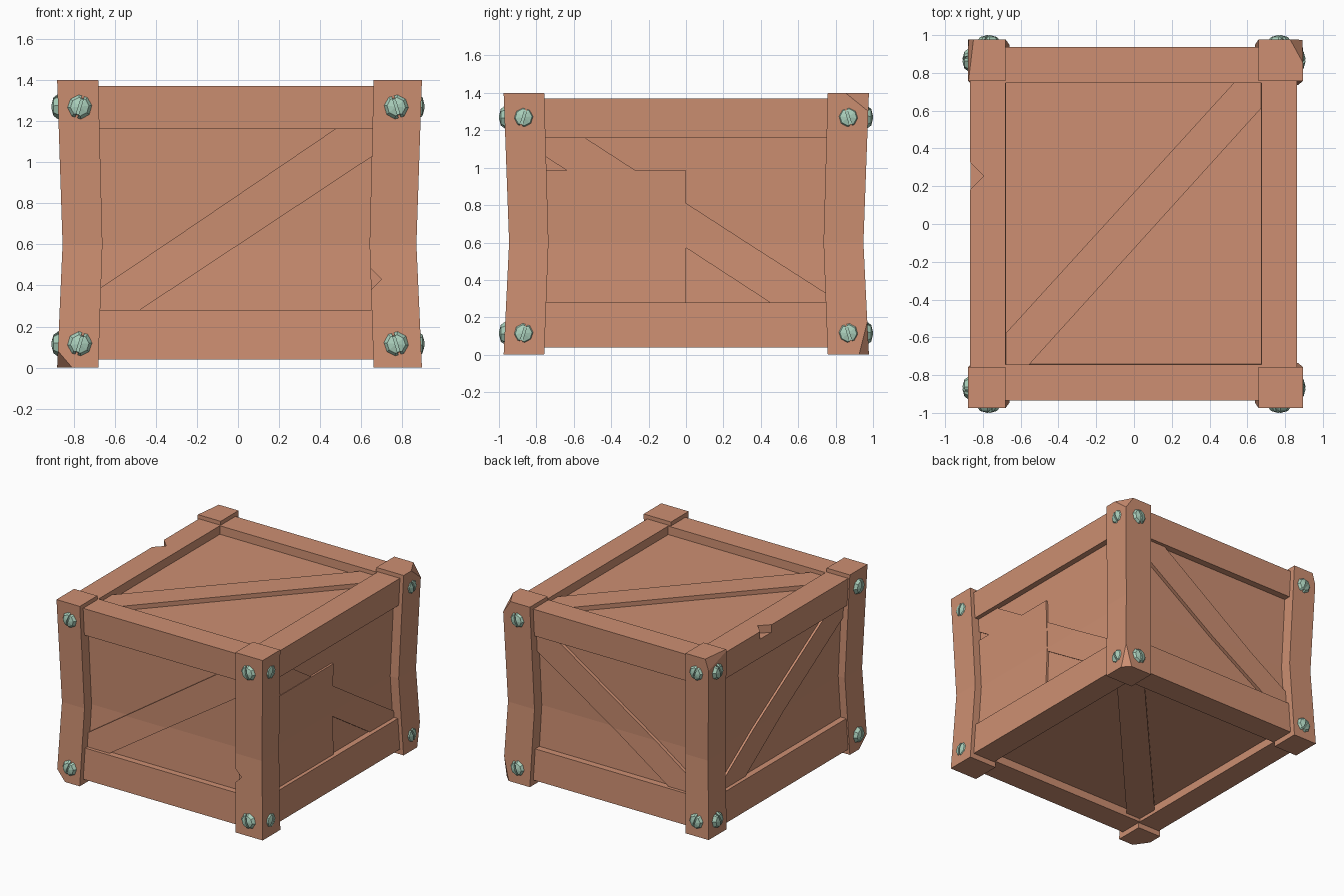
import bpy, bmesh, math
from mathutils import Vector, Matrix

if "Cube" in bpy.data.objects:
    bpy.data.objects.remove(bpy.data.objects["Cube"])


def material(name, rgb):
    m = bpy.data.materials.new(name)
    m.diffuse_color = (*rgb, 1)
    m.use_nodes = True
    m.node_tree.nodes["Principled BSDF"].inputs["Base Color"].default_value = m.diffuse_color
    return m


WOOD = material("warm wood", (0.61, 0.275, 0.168))
METAL = material("pale green metal", (0.41, 0.64, 0.51))
MID = 0.6   # height of the pinched waist


def bow(bm):
    # split at the waist, then pinch everything inwards there
    bmesh.ops.bisect_plane(bm, geom=bm.verts[:] + bm.edges[:] + bm.faces[:],
                           plane_co=(0, 0, MID), plane_no=(0, 0, 1))
    for v in bm.verts:
        z = v.co.z
        t = max(0, z / MID if z < MID else (1.4 - z) / (1.4 - MID))
        v.co.x *= 1 - 0.03 * t
        v.co.y *= 1 - 0.03 * t


def finish(bm, name, mat):
    bmesh.ops.recalc_face_normals(bm, faces=bm.faces[:])
    me = bpy.data.meshes.new(name)
    bm.to_mesh(me)
    bm.free()
    me.materials.append(mat)
    ob = bpy.data.objects.new(name, me)
    bpy.context.collection.objects.link(ob)
    return ob


def chip(bm, co, no):
    # slice off a corner and cap the cut
    r = bmesh.ops.bisect_plane(bm, geom=bm.verts[:] + bm.edges[:] + bm.faces[:],
                               plane_co=co, plane_no=no, clear_outer=True)
    edges = [e for e in r["geom_cut"] if isinstance(e, bmesh.types.BMEdge)]
    bmesh.ops.holes_fill(bm, edges=edges, sides=0)


def box(name, x, y, z, chips=()):
    bm = bmesh.new()
    bmesh.ops.create_cube(bm, size=1)
    for v in bm.verts:
        v.co = [r[0] if c < 0 else r[1] for c, r in zip(v.co, (x, y, z))]
    for co, no in chips:
        chip(bm, co, no)
    bow(bm)
    return finish(bm, name, WOOD)


def brace(name, pts, place, a, b):
    # flat outline extruded between depths a and b
    bm = bmesh.new()
    lo = [bm.verts.new(place(u, v, a)) for u, v in pts]
    hi = [bm.verts.new(place(u, v, b)) for u, v in pts]
    bm.faces.new(lo)
    bm.faces.new(hi)
    for i in range(len(pts)):
        j = (i + 1) % len(pts)
        bm.faces.new((lo[i], lo[j], hi[j], hi[i]))
    bow(bm)
    return finish(bm, name, WOOD)


def notch(target, loc, rot, size):
    bpy.ops.mesh.primitive_cube_add(size=1, location=loc, rotation=rot)
    c = bpy.context.object
    c.name = target.name + "_notch_cutter"
    c.scale = size
    c.hide_render = True
    c.hide_viewport = True
    m = target.modifiers.new("notch", "BOOLEAN")
    m.operation = "DIFFERENCE"
    m.solver = "EXACT"
    m.object = c


def bolt(name, loc, direction, spin):
    # domed screw head in two halves with a slot between them
    bm = bmesh.new()
    for s in (-1, 1):
        half = bmesh.new()
        rings = []
        for r, h in ((0.061, -0.03), (0.061, 0.0), (0.045, 0.022)):
            rings.append([half.verts.new((r * math.cos(k * math.pi / 4 + .39),
                                          r * math.sin(k * math.pi / 4 + .39), h)) for k in range(8)])
        for p, q in zip(rings, rings[1:]):
            for k in range(8):
                half.faces.new((p[k], p[(k + 1) % 8], q[(k + 1) % 8], q[k]))
        tip = half.verts.new((0, 0, 0.034))
        for k in range(8):
            half.faces.new((rings[-1][k], rings[-1][(k + 1) % 8], tip))
        half.faces.new(rings[0])
        chip(half, (s * 0.006, 0, 0), (-s, 0, 0))
        tmp = bpy.data.meshes.new("tmp")
        half.to_mesh(tmp)
        half.free()
        bm.from_mesh(tmp)
        bpy.data.meshes.remove(tmp)
    bmesh.ops.create_cone(bm, cap_ends=True, segments=8, radius1=0.05, radius2=0.04, depth=0.045,
                          matrix=Matrix.Translation((0, 0, -0.006)))
    rot = Vector(direction).to_track_quat("Z", "Y").to_matrix().to_4x4()
    bm.transform(Matrix.Translation(loc) @ rot @ Matrix.Rotation(spin, 4, "Z"))
    finish(bm, name, METAL)


# recessed panels: one solid core
box("panel_core", (-0.82, 0.82), (-0.885, 0.885), (0.10, 1.305))

# corner posts, some with broken corners
chips = {
    (-1, -1): [((-0.81, -0.97, 0), (-1, -0.7, -0.9))],
    (1, 1): [((0.89, 0.90, 1.37), (1, 0.55, 0.7)), ((0.89, 0.93, 0), (1, 1, -0.3))],
    (-1, 1): [((-0.85, 0.975, 1.4), (-1, 0.12, 0.35))],
}
posts = {}
for sx, sy in ((-1, -1), (1, -1), (-1, 1), (1, 1)):
    x = (-0.88, -0.68) if sx < 0 else (0.66, 0.895)
    y = (-0.975, -0.758) if sy < 0 else (0.758, 0.978)
    posts[sx, sy] = box(("front" if sy < 0 else "back") + ("_left" if sx < 0 else "_right") + "_post",
                        x, y, (0, 1.4), chips.get((sx, sy), ()))
notch(posts[1, -1], (0.635, -0.96, 0.43), (0, math.pi / 4, 0), (0.09, 0.1, 0.09))

# frame rails
for level, z in (("bottom", (0.04, 0.28)), ("top", (1.16, 1.37))):
    box(level + "_front_rail", (-0.72, 0.72), (-0.935, -0.745), z)
    box(level + "_back_rail", (-0.72, 0.72), (0.748, 0.938), z)
    left = box(level + "_left_rail", (-0.868, -0.68), (-0.8, 0.8), z)
    box(level + "_right_rail", (0.675, 0.865), (-0.8, 0.8), z)
    if level == "top":
        notch(left, (-0.87, 0.255, 1.36), (0, 0, math.pi / 4), (0.105, 0.105, 0.1))

# diagonal braces
FRONT = [(-0.68, 0.39), (-0.68, 0.27), (-0.50, 0.27), (0.68, 1.04), (0.68, 1.17), (0.49, 1.17)]
SIDE = [(-0.77, 1.065), (-0.77, 1.17), (-0.56, 1.17), (0.76, 0.33), (0.76, 0.27), (0.47, 0.27)]
TOP = [(-0.69, -0.59), (-0.69, -0.75), (-0.56, -0.75), (0.68, 0.62), (0.68, 0.76), (0.54, 0.76)]
brace("front_brace", FRONT, lambda u, v, d: (u, -d, v), 0.85, 0.908)
brace("back_brace", FRONT, lambda u, v, d: (u, d, v), 0.85, 0.912)
brace("left_brace", SIDE, lambda u, v, d: (-d, u, v), 0.79, 0.838)
brace("right_brace", SIDE, lambda u, v, d: (d, u, v), 0.79, 0.832)
brace("top_brace", TOP, lambda u, v, d: (u, v, d), 1.28, 1.34)
brace("bottom_brace", TOP, lambda u, v, d: (u, v, d), 0.065, 0.13)

# raised part of the right panel that hides the middle of its brace
box("right_panel_patch", (0.80, 0.836), (-0.77, 0.0), (0.27, 0.985))

# bolts on both outer faces of every post
for sx in (-1, 1):
    for sy in (-1, 1):
        for z in (0.115, 1.27):
            tag = f"{'front' if sy < 0 else 'back'}_{'left' if sx < 0 else 'right'}_{'low' if z < 1 else 'high'}"
            bolt(tag + "_end_bolt", (sx * 0.77, sy * 0.968, z), (0, sy, 0), 0.3 * sx)
            bolt(tag + "_side_bolt", (sx * 0.876, sy * 0.868, z), (sx, 0, 0), 0.3 * sy)
